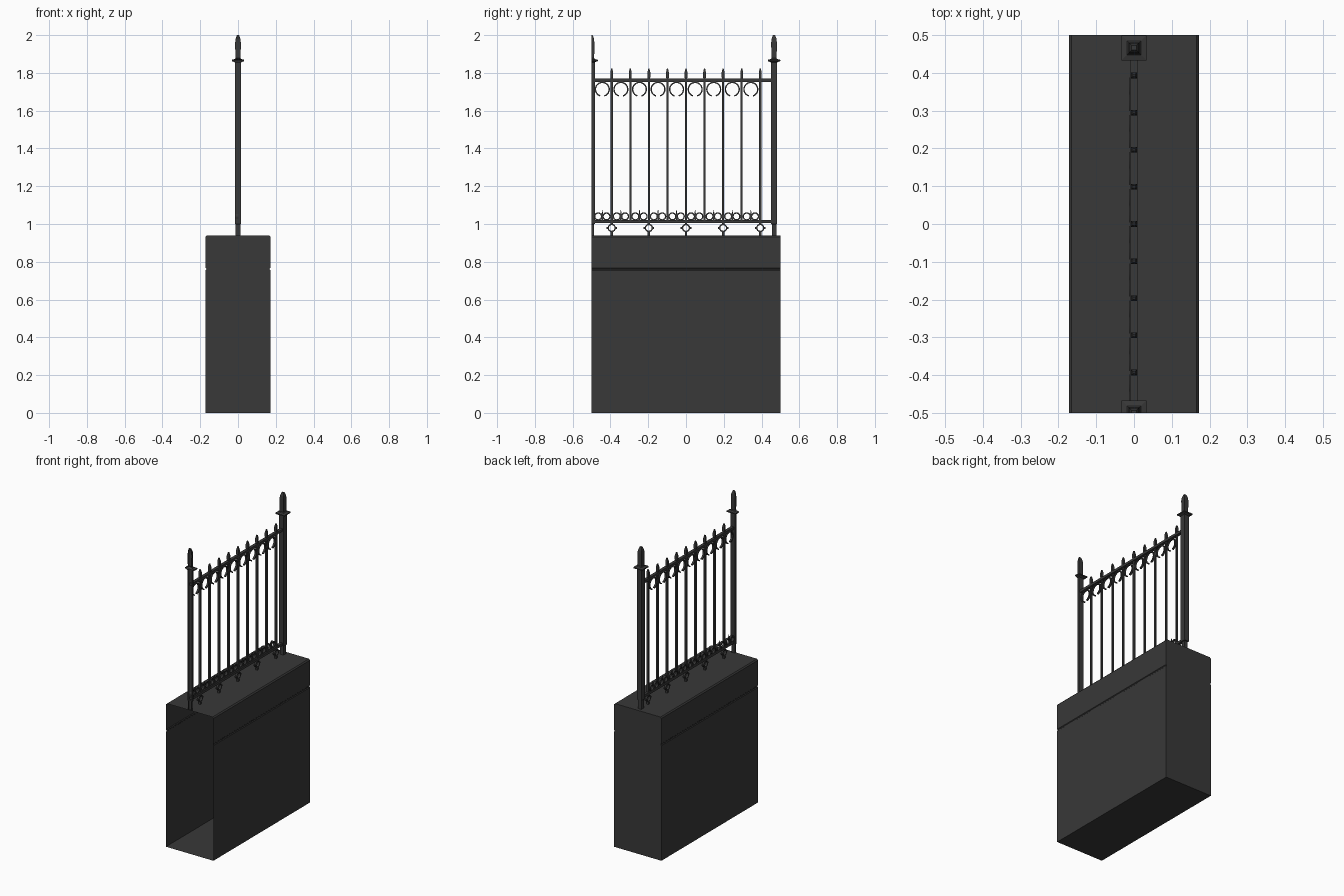
import bpy, bmesh, math
from mathutils import Matrix

if "Cube" in bpy.data.objects:
    bpy.data.objects.remove(bpy.data.objects["Cube"])

dark = bpy.data.materials.new("charcoal")
dark.diffuse_color = (0.04, 0.04, 0.04, 1)
dark.use_nodes = True
dark.node_tree.nodes["Principled BSDF"].inputs["Base Color"].default_value = dark.diffuse_color


def finish(name, bm, smooth=False):
    bmesh.ops.recalc_face_normals(bm, faces=bm.faces) if name != "wall" else None
    me = bpy.data.meshes.new(name)
    bm.to_mesh(me)
    bm.free()
    ob = bpy.data.objects.new(name, me)
    bpy.context.collection.objects.link(ob)
    me.materials.append(dark)
    if smooth:
        bpy.ops.object.select_all(action='DESELECT')
        ob.select_set(True)
        bpy.context.view_layer.objects.active = ob
        bpy.ops.object.shade_smooth_by_angle(angle=math.radians(40))
    return ob


def box(bm, x0, x1, y0, y1, z0, z1):
    m = Matrix.Translation(((x0 + x1) / 2, (y0 + y1) / 2, (z0 + z1) / 2))
    m = m @ Matrix.Diagonal((x1 - x0, y1 - y0, z1 - z0, 1))
    bmesh.ops.create_cube(bm, size=1, matrix=m)


def square_lathe(bm, y, profile):
    """Stack of square sections (half width, z) centred on x = 0."""
    rings = [[bm.verts.new((sx * r, y + sy * r, z))
              for sx, sy in ((-1, -1), (1, -1), (1, 1), (-1, 1))] for r, z in profile]
    for a, b in zip(rings, rings[1:]):
        for i in range(4):
            j = (i + 1) % 4
            bm.faces.new((a[i], a[j], b[j], b[i]))
    bm.faces.new(rings[0][::-1])
    bm.faces.new(rings[-1])


def flat_ring(bm, y, z, r_out, r_in, x0, x1, start=0, sweep=360, n=20):
    """Flat iron ring or open arc in the yz plane; angles in degrees."""
    closed = sweep == 360
    secs = []
    for i in range(n if closed else n + 1):
        a = math.radians(start + sweep * i / n)
        secs.append([bm.verts.new((x, y + r * math.cos(a), z + r * math.sin(a)))
                     for x, r in ((x0, r_in), (x1, r_in), (x1, r_out), (x0, r_out))])
    pairs = list(zip(secs, secs[1:])) + ([(secs[-1], secs[0])] if closed else [])
    for a, b in pairs:
        for k in range(4):
            m = (k + 1) % 4
            bm.faces.new((a[k], a[m], b[m], b[k]))
    if not closed:
        bm.faces.new(secs[0])
        bm.faces.new(secs[-1][::-1])


# Wall and coping: one shell with a joint groove, left open at the -y end
half = [(0.172, 0), (0.172, 0.754), (0.168, 0.758), (0.168, 0.764),
        (0.172, 0.768), (0.172, 0.932), (0.165, 0.94)]
outline = half + [(-x, z) for x, z in reversed(half)]
bm = bmesh.new()
front = [bm.verts.new((x, -0.5, z)) for x, z in outline]
back = [bm.verts.new((x, 0.5, z)) for x, z in outline]
for i in range(len(outline)):
    j = (i + 1) % len(outline)
    bm.faces.new((front[i], back[i], back[j], front[j])[::-1])
bm.faces.new(back[::-1])
finish("wall", bm)

# Posts: foot, shaft, collar plate and pointed finial
post = [(0.012, 0.94), (0.012, 0.998), (0.017, 1.0), (0.017, 1.855), (0.024, 1.859),
        (0.033, 1.862), (0.033, 1.869), (0.018, 1.873), (0.014, 1.878),
        (0.015, 1.96), (0.013, 1.98), (0.006, 2.0)]
bm = bmesh.new()
square_lathe(bm, 0.466, post)
finish("full_post", bm)

# The other post is cut in half by the end of the section
bm = bmesh.new()
square_lathe(bm, -0.5, post)
bmesh.ops.bisect_plane(bm, geom=bm.verts[:] + bm.edges[:] + bm.faces[:],
                       plane_co=(0, -0.5, 0), plane_no=(0, -1, 0), clear_outer=True)
finish("half_post", bm)

# Rails
for name, z in (("bottom_rail", 1.013), ("top_rail", 1.761)):
    bm = bmesh.new()
    box(bm, -0.01, 0.01, -0.49, 0.455, z - 0.008, z + 0.008)
    finish(name, bm)

# Pickets with pointed tips
STEP = 0.0983
bm = bmesh.new()
for i in range(-4, 5):
    square_lathe(bm, i * STEP, [(0.0055, 1.01), (0.0055, 1.77), (0.0075, 1.775),
                                (0.0075, 1.803), (0.003, 1.823)])
finish("pickets", bm)

# Ornaments in the bays: open rings above, paired scrolls below
top, low = bmesh.new(), bmesh.new()
for i in range(9):
    y = -0.443 + i * STEP
    flat_ring(top, y, 1.713, 0.04, 0.033, -0.006, 0.006, -72, 324, 24)
    for s in (-1, 1):
        flat_ring(low, y + s * 0.022, 1.04, 0.022, 0.015, -0.012, 0.002, n=16)
    square_lathe(low, y, [(0.004, 1.02), (0.004, 1.05), (0.001, 1.075)])
finish("top_rings", top, True)
finish("bottom_scrolls", low, True)

# Ringed feet carrying the bottom rail
bm = bmesh.new()
for i in range(-4, 5, 2):
    y = i * STEP
    flat_ring(bm, y, 0.979, 0.022, 0.015, -0.007, 0.007, n=16)
    box(bm, -0.006, 0.006, y - 0.006, y + 0.006, 0.938, 0.96)
    box(bm, -0.006, 0.006, y - 0.006, y + 0.006, 0.997, 1.008)
    for s in (-1, 1):
        a, b = sorted((y + s * 0.018, y + s * 0.028))
        box(bm, -0.005, 0.005, a, b, 0.974, 0.983)
finish("rail_feet", bm, True)
